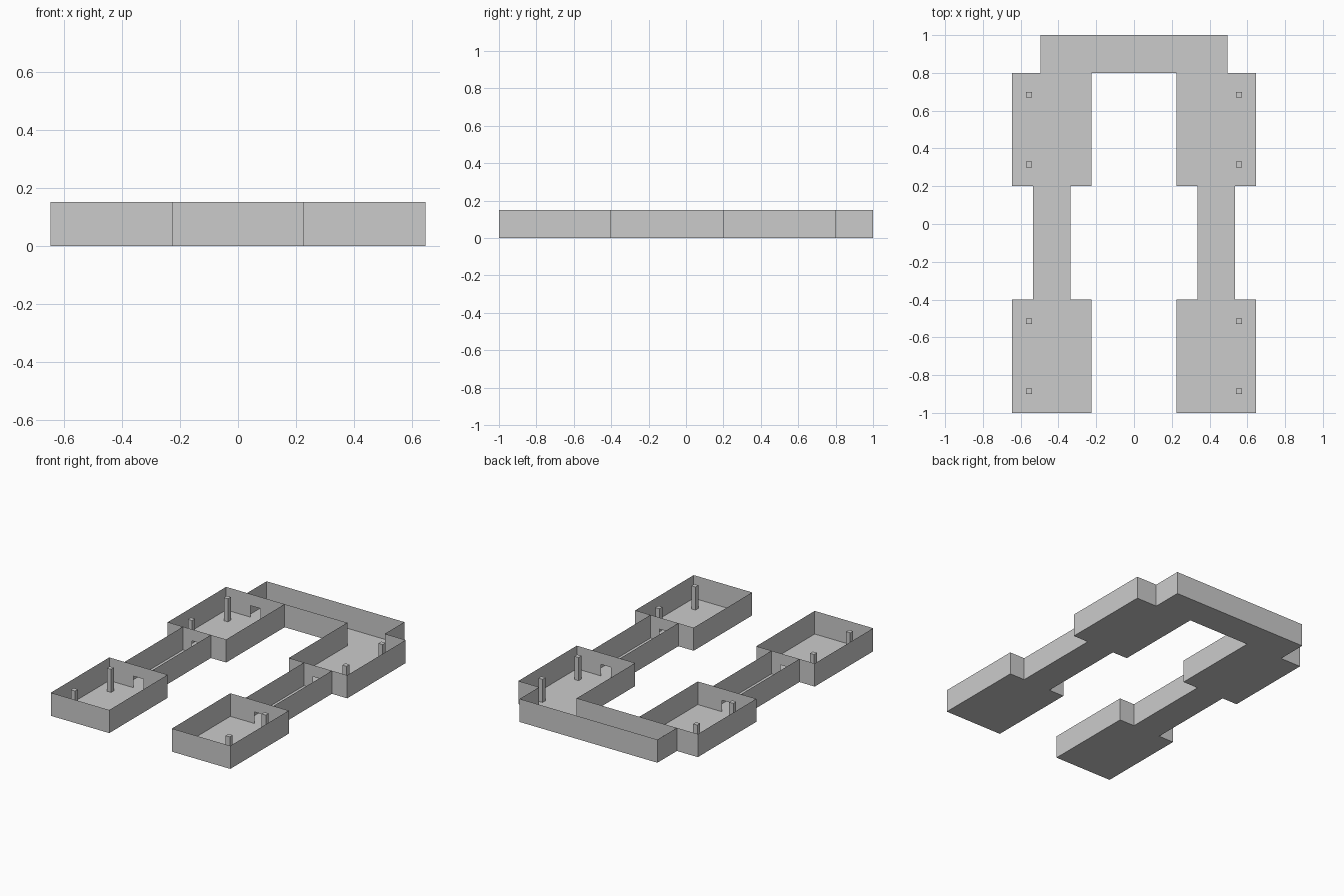
import bpy, bmesh

if "Cube" in bpy.data.objects:
    bpy.data.objects.remove(bpy.data.objects["Cube"])

H = 0.15                       # wall height
DOOR_X, DOOR_W, DOOR_H = 0.435, 0.07, 0.075


def make(name, quads):
    """One object from a few quads."""
    bm = bmesh.new()
    for q in quads:
        bm.faces.new([bm.verts.new(p) for p in q])
    bmesh.ops.remove_doubles(bm, verts=bm.verts, dist=1e-5)
    me = bpy.data.meshes.new(name)
    bm.to_mesh(me)
    bm.free()
    ob = bpy.data.objects.new(name, me)
    bpy.context.collection.objects.link(ob)
    return ob


def floor(x0, x1, y0, y1):
    return [[(x0, y0, 0), (x0, y1, 0), (x1, y1, 0), (x1, y0, 0)]]


def wall(ax, ay, bx, by, z0=0, z1=H):
    return [[(ax, ay, z0), (bx, by, z0), (bx, by, z1), (ax, ay, z1)]]


def door_wall(x0, x1, y, door):
    """Thin wall along x with a low doorway."""
    a, b = door - DOOR_W / 2, door + DOOR_W / 2
    return (wall(x0, y, a, y) + wall(b, y, x1, y)
            + wall(a, y, b, y, DOOR_H, H))


def pillar(name, x, y, s=0.03):
    bpy.ops.mesh.primitive_cube_add(size=1, location=(x, y, H / 2))
    ob = bpy.context.object
    ob.name = name
    ob.scale = (s, s, H)


for side, s in (("left", -1), ("right", 1)):
    x0, x1 = sorted((s * 0.225, s * 0.645))
    d = s * DOOR_X

    # Front room: solid front, doorway at the back
    make(f"front_room_{side}", floor(x0, x1, -1, -0.4)
         + wall(x0, -1, x1, -1) + wall(x1, -1, x1, -0.4)
         + wall(x0, -0.4, x0, -1) + door_wall(x0, x1, -0.4, d))

    # Back room: left has a doorway, right is open to the cross passage
    if s < 0:
        back = door_wall(x0, x1, 0.8, d)
    else:
        back = wall(0.495, 0.8, x1, 0.8)
    make(f"back_room_{side}", floor(x0, x1, 0.2, 0.8)
         + wall(x1, 0.2, x1, 0.8) + wall(x0, 0.8, x0, 0.2)
         + door_wall(x0, x1, 0.2, d) + back)

    # Corridor joining the two rooms
    c0, c1 = d - 0.1, d + 0.1
    make(f"corridor_{side}", floor(c0, c1, -0.4, 0.2)
         + wall(c1, -0.4, c1, 0.2) + wall(c0, 0.2, c0, -0.4))

    # Pillars
    for i, y in enumerate((-0.885, -0.515, 0.315, 0.685)):
        pillar(f"pillar_{side}_{i + 1}", s * 0.556, y)

# Cross passage at the back
make("cross_passage", floor(-0.495, 0.495, 0.8, 1)
     + wall(0.495, 1, -0.495, 1) + wall(-0.495, 1, -0.495, 0.8)
     + wall(0.495, 0.8, 0.495, 1) + wall(-0.225, 0.8, 0.225, 0.8))
